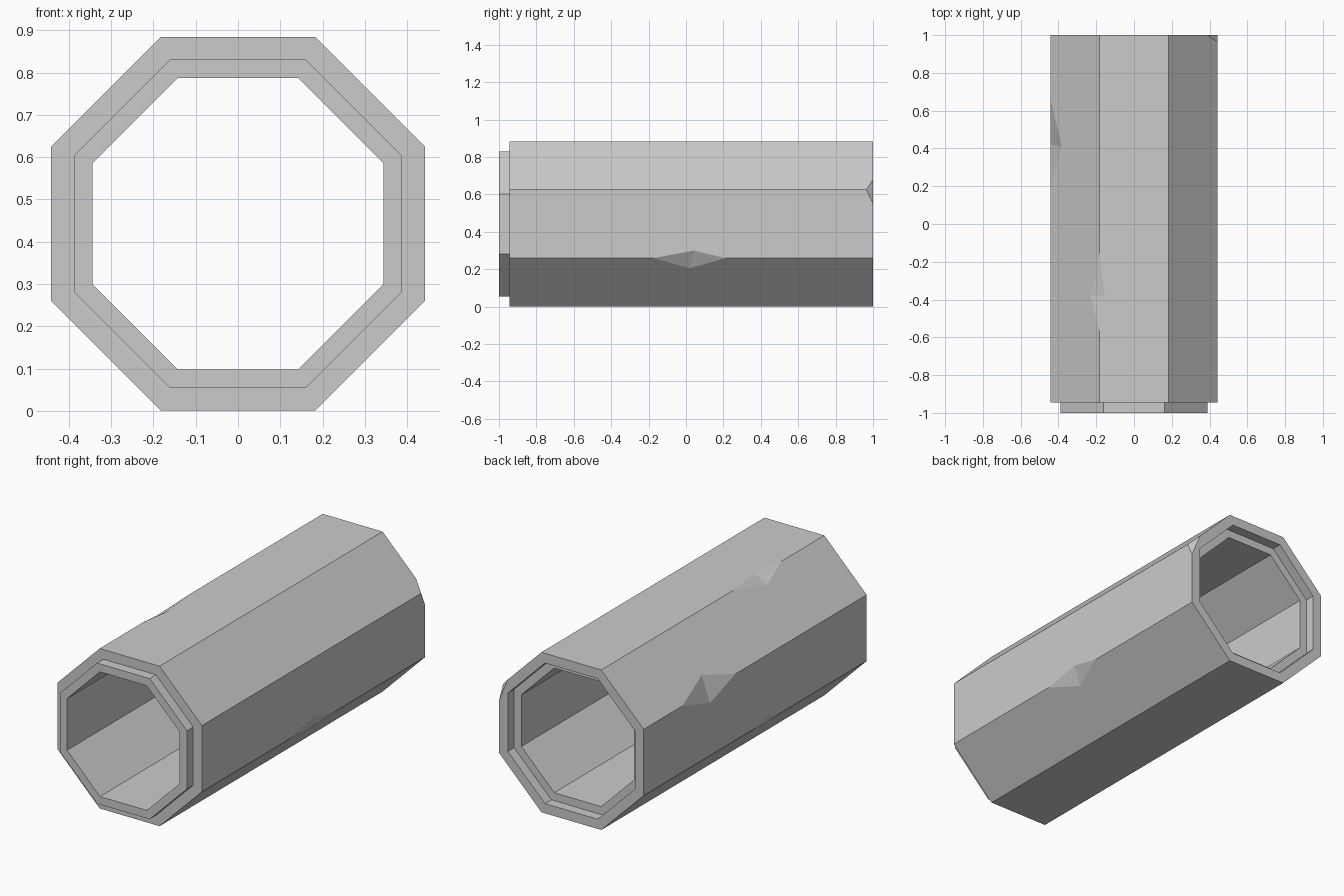
import bpy, bmesh, math
from mathutils import Vector

if "Cube" in bpy.data.objects:
    bpy.data.objects.remove(bpy.data.objects["Cube"])

CZ = 0.4425                      # height of the pipe axis
OUT, MID, INN = 0.4415, 0.388, 0.344   # octagon apothems
LIP = 0.945


def new_object(name, bm):
    bmesh.ops.recalc_face_normals(bm, faces=bm.faces)
    me = bpy.data.meshes.new(name)
    bm.to_mesh(me)
    bm.free()
    ob = bpy.data.objects.new(name, me)
    bpy.context.collection.objects.link(ob)
    return ob


def octagon(bm, apothem, y):
    r = apothem / math.cos(math.pi / 8)
    angles = [math.pi / 8 + i * math.pi / 4 for i in range(8)]
    return [bm.verts.new((r * math.cos(a), y, CZ + r * math.sin(a))) for a in angles]


# Octagonal pipe: closed wall section with a front spigot and a back socket
bm = bmesh.new()
section = [(OUT, -LIP), (OUT, 1), (MID, 1), (MID, LIP),
           (INN, LIP), (INN, -1), (MID, -1), (MID, -LIP)]
rings = [octagon(bm, a, y) for a, y in section]
for k, ring in enumerate(rings):
    nxt = rings[(k + 1) % len(rings)]
    for i in range(8):
        j = (i + 1) % 8
        bm.faces.new((ring[i], ring[j], nxt[j], nxt[i]))
pipe = new_object("octagonal_pipe", bm)

# Chips on the edges: two points along the edge, one on each adjoining face
chips = [
    ((0.4415, -0.17, 0.26), (0.4415, 0.21, 0.26), (0.4415, 0.04, 0.30), (0.387, 0.02, 0.205)),
    ((-0.183, -0.15, 0.884), (-0.183, -0.57, 0.884), (-0.155, -0.38, 0.884), (-0.23, -0.38, 0.837)),
    ((-0.4415, 0.66, 0.625), (-0.4415, 0.20, 0.625), (-0.383, 0.41, 0.684), (-0.4415, 0.42, 0.55)),
    ((-0.4415, 0.03, 0.26), (-0.4415, -0.15, 0.26), (-0.4415, -0.08, 0.29), (-0.41, -0.08, 0.228)),
    ((0.4415, 0.965, 0.625), (0.4415, 1.2, 0.625), (0.4415, 1.0, 0.55), (0.387, 1.0, 0.68)),
]
for n, pts in enumerate(chips):
    pts = [Vector(p) for p in pts]
    m = (pts[2] + pts[3]) / 2        # grow outward, keeping the cut planes in place
    bm = bmesh.new()
    v = [bm.verts.new(m + (p - m) * 1.4) for p in pts]
    for f in ((0, 1, 2), (0, 3, 1), (0, 2, 3), (1, 3, 2)):
        bm.faces.new([v[i] for i in f])
    cutter = new_object(f"chip_cutter_{n}", bm)
    cutter.hide_render = True
    cutter.hide_set(True)
    mod = pipe.modifiers.new(f"chip_{n}", 'BOOLEAN')
    mod.operation = 'DIFFERENCE'
    mod.solver = 'EXACT'
    mod.object = cutter
